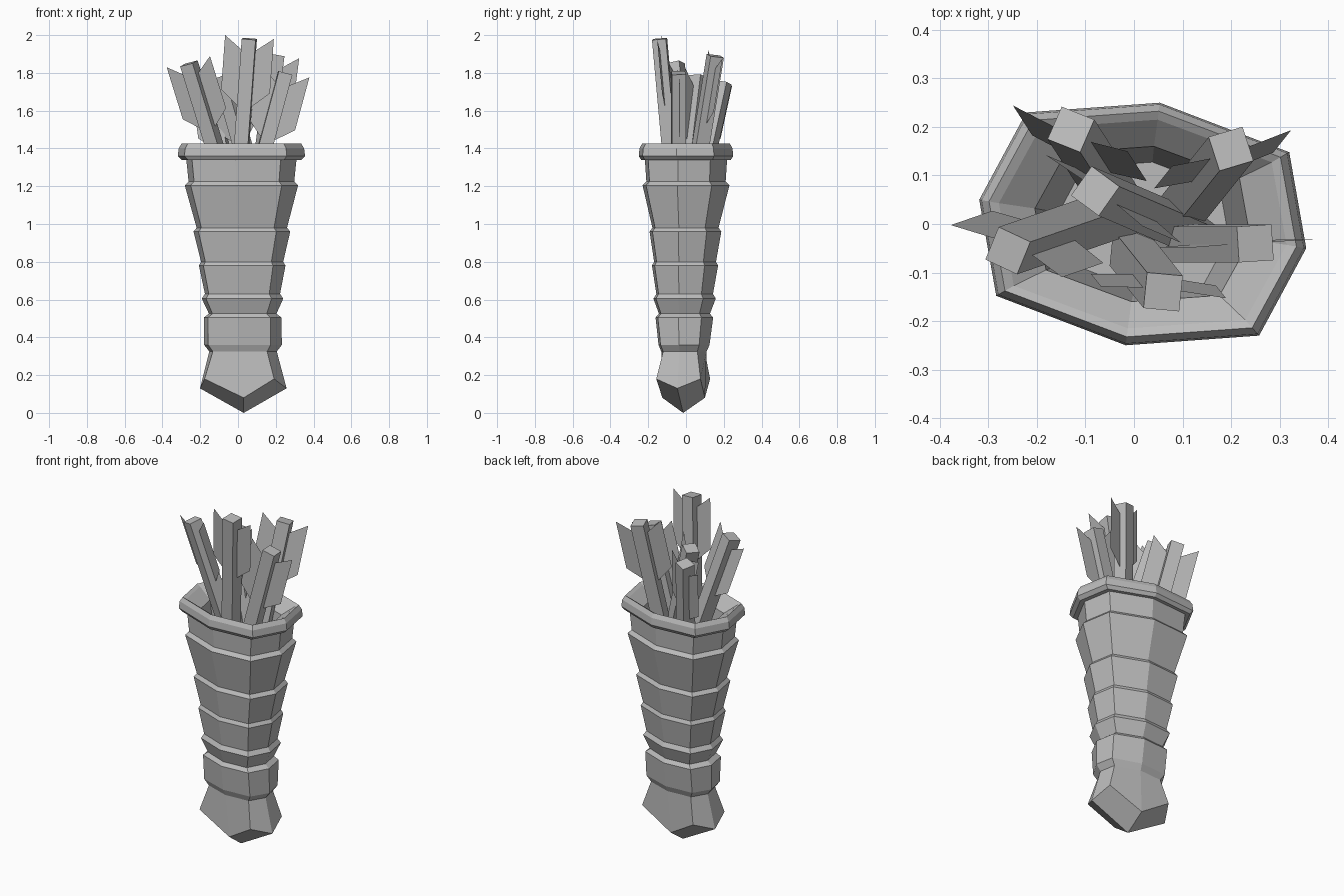
import bpy
import bmesh
from mathutils import Vector

cube = bpy.data.objects.get("Cube")
if cube:
    bpy.data.objects.remove(cube, do_unlink=True)

GREY = (0.5, 0.5, 0.5, 1)
mat = bpy.data.materials.new("plain grey")
mat.use_nodes = True
mat.diffuse_color = GREY
mat.node_tree.nodes["Principled BSDF"].inputs["Base Color"].default_value = GREY


def finish(bm, name):
    mesh = bpy.data.meshes.new(name)
    bm.to_mesh(mesh)
    bm.free()
    mesh.materials.append(mat)
    obj = bpy.data.objects.new(name, mesh)
    bpy.context.collection.objects.link(obj)
    return obj


# Skewed octagon used for every cross-section, counter-clockwise from the front
half = [(-0.035, -0.25), (0.24, -0.23), (0.337, -0.05), (0.302, 0.148)]
outline = half + [(-x, -y) for x, y in half]


def ring(bm, z, sx, sy, cx=0.018, cy=0.0):
    return [bm.verts.new((cx + x * sx, cy + y * sy, z)) for x, y in outline]


def bridge(bm, a, b):
    for i in range(len(a)):
        j = (i + 1) % len(a)
        bm.faces.new((a[i], a[j], b[j], b[i]))


# Quiver body: one continuous skin from the pointed foot to the inside floor
bm = bmesh.new()
tip = bm.verts.new((0.03, -0.015, 0.0))
foot = ring(bm, 0.18, 0.68, 0.62, 0.028, -0.015)
for i, v in enumerate(foot):
    if i % 4 == 0:          # front and back middles dip towards the tip
        v.co = (0.03, -0.125 if i == 0 else 0.1, 0.08)
    elif i % 2 == 0:        # side middles
        v.co.z = 0.13
for i in range(0, 8, 2):
    bm.faces.new((tip, foot[(i + 2) % 8], foot[i + 1], foot[i]))

# Height, width scale, depth scale of each step
steps = [
    (0.325, 0.53, 0.48), (0.36, 0.61, 0.54),
    (0.505, 0.61, 0.61), (0.525, 0.53, 0.54),
    (0.605, 0.64, 0.66), (0.63, 0.59, 0.60),
    (0.78, 0.68, 0.70), (0.80, 0.645, 0.655),
    (0.96, 0.76, 0.76), (0.98, 0.71, 0.70),
    (1.205, 0.89, 0.92), (1.225, 0.83, 0.84),
    (1.34, 0.865, 0.87), (1.34, 0.94, 0.95),
    (1.36, 1.0, 1.0), (1.40, 0.985, 0.985),
    (1.425, 0.94, 0.93), (1.415, 0.88, 0.86),
    (1.36, 0.66, 0.64), (1.0, 0.52, 0.52),
]
last = foot
for z, sx, sy in steps:
    t = min(z / 1.2, 1)
    loop = ring(bm, z, sx, sy, 0.03 - 0.012 * t, -0.015 * (1 - t))
    bridge(bm, last, loop)
    last = loop
bm.faces.new(last)
bmesh.ops.recalc_face_normals(bm, faces=bm.faces)
finish(bm, "quiver_body")

MOUTH, FLOOR = 1.43, 1.02


def arrow(name, top, mouth, vane, width=0.074):
    """Square shaft through the top and mouth points, with two swept vanes."""
    top = Vector(top)
    axis = top - Vector((*mouth, MOUTH))
    low = top - axis * ((top.z - FLOOR) / axis.z)
    axis.normalize()
    side = Vector((*vane, 0))
    side = (side - axis * side.dot(axis)).normalized()
    depth = axis.cross(side)
    h = width / 2

    bm = bmesh.new()
    ends = [[bm.verts.new(p + side * a * h + depth * b * h)
             for a, b in ((-1, -1), (1, -1), (1, 1), (-1, 1))] for p in (low, top)]
    bridge(bm, *ends)
    bm.faces.new(ends[0][::-1])
    bm.faces.new(ends[1])
    bmesh.ops.recalc_face_normals(bm, faces=bm.faces)
    finish(bm, name + "_shaft")

    # Feather vanes: outer edge sits higher than the edge on the shaft
    bm = bmesh.new()
    for s in (-1, 1):
        corners = ((h, -0.06), (0.13, 0.01), (0.13, -0.28), (h, -0.36))
        bm.faces.new([bm.verts.new(top + side * s * a + axis * b) for a, b in corners])
    finish(bm, name + "_vanes")


arrow("front_arrow", (0.06, -0.14, 1.98), (0.02, -0.09), (1, -0.1))
arrow("left_arrow", (0.25, -0.04, 1.80), (0.15, -0.04), (1, 0.06))
arrow("right_arrow", (-0.26, -0.055, 1.85), (-0.13, -0.01), (0.93, -0.38))
arrow("middle_arrow", (-0.08, 0.068, 1.78), (0.02, 0.025), (0.85, -0.6))
arrow("back_right_arrow", (-0.13, 0.195, 1.75), (-0.085, 0.125), (0.92, -0.4))
arrow("back_left_arrow", (0.2, 0.155, 1.89), (0.14, 0.08), (0.93, 0.3))
